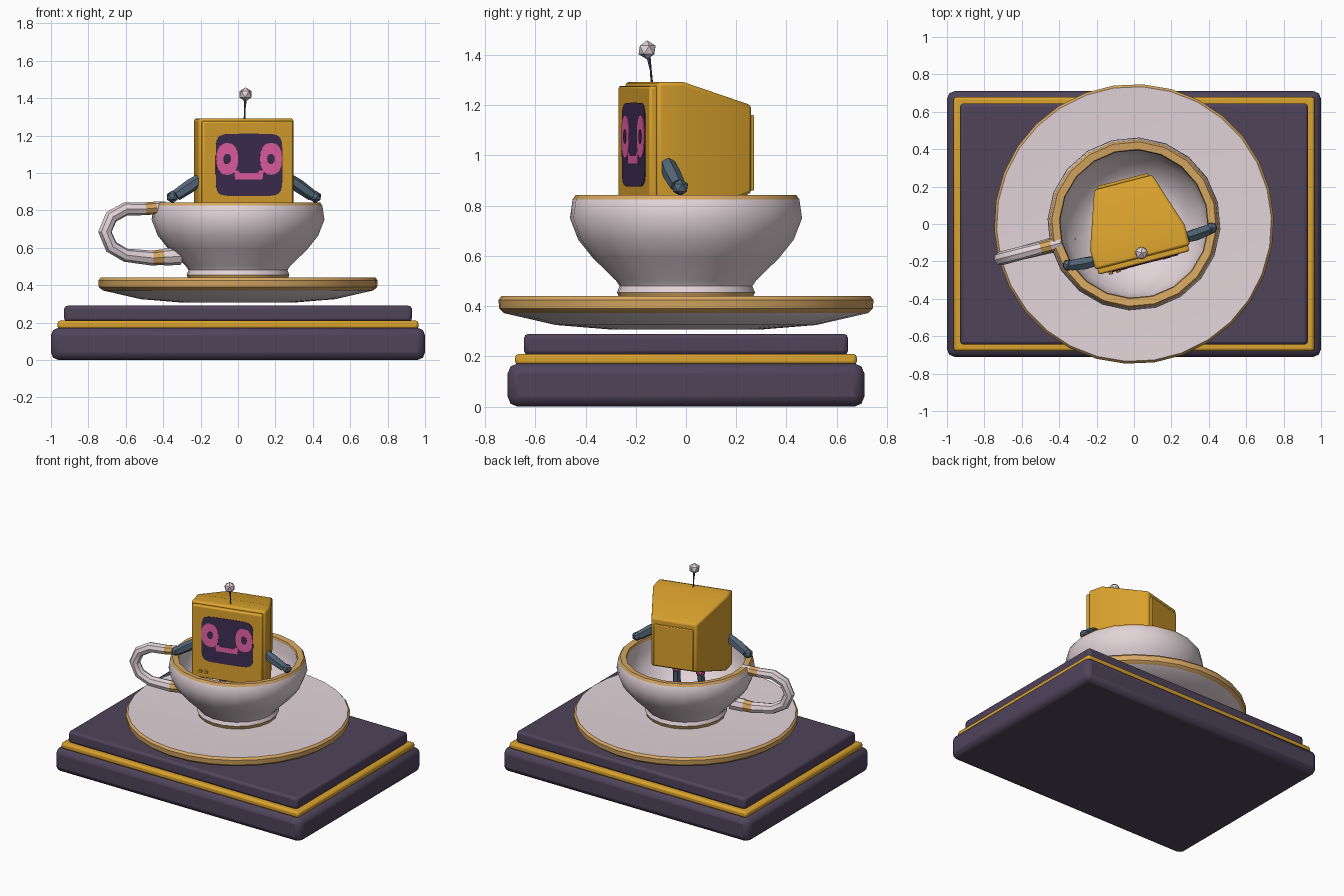
import bpy, bmesh, math
from mathutils import Vector, Matrix

if "Cube" in bpy.data.objects:
    bpy.data.objects.remove(bpy.data.objects["Cube"])

TURN = Matrix.Rotation(math.radians(14.5), 4, 'Z')   # cup and robot face slightly right


def mat(name, r, g, b):
    m = bpy.data.materials.new(name)
    lin = [((c / 255 + 0.055) / 1.055) ** 2.4 for c in (r, g, b)]
    m.diffuse_color = (*lin, 1)
    m.use_nodes = True
    m.node_tree.nodes["Principled BSDF"].inputs["Base Color"].default_value = m.diffuse_color
    return m


PURPLE = mat("dark purple", 78, 68, 90)
GOLD = mat("gold", 218, 162, 45)
TAN = mat("tan trim", 215, 168, 98)
WHITE = mat("porcelain white", 226, 212, 216)
SLATE = mat("slate blue", 84, 104, 122)
PINK = mat("pink", 228, 95, 165)
SCREEN = mat("screen violet", 60, 45, 82)


def finish(name, bm, mats, turn=True, bevel=0, angle=35):
    bmesh.ops.recalc_face_normals(bm, faces=bm.faces)
    me = bpy.data.meshes.new(name)
    bm.to_mesh(me)
    bm.free()
    ob = bpy.data.objects.new(name, me)
    bpy.context.collection.objects.link(ob)
    for m in mats:
        me.materials.append(m)
    if turn:
        ob.matrix_world = TURN
    if bevel:
        b = ob.modifiers.new("bevel", 'BEVEL')
        b.width, b.segments = bevel, 2
    bpy.ops.object.select_all(action='DESELECT')
    ob.select_set(True)
    bpy.context.view_layer.objects.active = ob
    bpy.ops.object.shade_smooth_by_angle(angle=math.radians(angle))
    return ob


def loft(bm, rings, mat_ids=None, cap=True):
    rows = [[bm.verts.new(p) for p in ring] for ring in rings]
    n = len(rows[0])
    for k, (a, b) in enumerate(zip(rows, rows[1:])):
        for i in range(n):
            f = bm.faces.new((a[i], a[(i + 1) % n], b[(i + 1) % n], b[i]))
            f.material_index = mat_ids[k] if mat_ids else 0
    if cap:
        bm.faces.new(rows[0])
        bm.faces.new(rows[-1])


def lathe(name, profile, sides, mats, mat_ids):
    bm = bmesh.new()
    steps = [2 * math.pi * i / sides for i in range(sides)]
    loft(bm, [[(r * math.cos(a), r * math.sin(a), z) for a in steps] for r, z in profile], mat_ids)
    return finish(name, bm, mats)


def tube(name, pts, radii, sides, mats, mat_ids=None):
    bm = bmesh.new()
    pts = [Vector(p) for p in pts]
    rings = []
    for i, p in enumerate(pts):
        d = (pts[min(i + 1, len(pts) - 1)] - pts[max(i - 1, 0)]).normalized()
        ref = Vector((0, 1, 0)) if abs(d.y) < 0.9 else Vector((1, 0, 0))
        s = d.cross(ref).normalized()
        t = d.cross(s)
        rings.append([p + radii[i] * (s * math.cos(a) + t * math.sin(a))
                      for a in (2 * math.pi * k / sides for k in range(sides))])
    loft(bm, rings, mat_ids)
    return finish(name, bm, mats, angle=40)


def box(name, x0, x1, y0, y1, z0, z1, m, bevel, turn=True):
    bm = bmesh.new()
    loft(bm, [[(x0, y0, z), (x1, y0, z), (x1, y1, z), (x0, y1, z)] for z in (z0, z1)])
    return finish(name, bm, [m], turn, bevel)


def plate(name, outline, y, m, depth=0.005):
    bm = bmesh.new()
    loft(bm, [[(x, v, z) for x, z in outline] for v in (y, y + depth)])
    return finish(name, bm, [m])


def oval(cx, cz, rx, rz, n=16, power=1.0):
    f = lambda c: math.copysign(abs(c) ** power, c)
    return [(cx + rx * f(math.cos(2 * math.pi * i / n)),
             cz + rz * f(math.sin(2 * math.pi * i / n))) for i in range(n)]


def ball(name, pos, r, m):
    bm = bmesh.new()
    bmesh.ops.create_icosphere(bm, subdivisions=1, radius=r, matrix=Matrix.Translation(pos))
    return finish(name, bm, [m], angle=20)


# stepped plinth
box("plinth_bottom", -1, 1, -0.71, 0.71, 0, 0.172, PURPLE, 0.04, False)
box("plinth_gold_band", -0.965, 0.965, -0.68, 0.68, 0.165, 0.21, GOLD, 0.015, False)
box("plinth_top", -0.93, 0.93, -0.645, 0.645, 0.205, 0.29, PURPLE, 0.018, False)

# saucer with tan edge
lathe("saucer", [(0.30, 0.307), (0.52, 0.325), (0.725, 0.372), (0.745, 0.39), (0.748, 0.425),
                 (0.735, 0.44), (0.60, 0.434), (0.30, 0.428)], 30, [WHITE, TAN],
      [0, 0, 1, 1, 1, 0, 0])

# cup with tan foot and lip, hollow inside
lathe("cup", [(0.265, 0.43), (0.275, 0.455), (0.265, 0.48), (0.28, 0.503), (0.37, 0.59),
              (0.43, 0.665), (0.463, 0.75), (0.452, 0.825), (0.44, 0.842), (0.40, 0.838),
              (0.395, 0.82), (0.40, 0.74), (0.365, 0.65), (0.27, 0.53), (0.20, 0.505)], 20,
      [WHITE, TAN], [1, 0, 0, 0, 0, 0, 0, 1, 1, 1, 0, 0, 0, 0])

# cup handle with two tan bands
path = [(-0.40, 0.818), (-0.455, 0.813), (-0.515, 0.808), (-0.62, 0.808), (-0.70, 0.765),
        (-0.735, 0.685), (-0.70, 0.605), (-0.62, 0.56), (-0.475, 0.545), (-0.415, 0.55),
        (-0.405, 0.55), (-0.32, 0.555)]
tube("cup_handle", [(x, 0, z) for x, z in path],
     [0.03, 0.034, 0.034, 0.036, 0.037, 0.037, 0.037, 0.036, 0.04, 0.042, 0.046, 0.046], 8,
     [WHITE, TAN], [0, 1, 0, 0, 0, 0, 0, 0, 1, 0, 0])

# robot body: boxy front, tapering back
bm = bmesh.new()
loft(bm, [[(-w, v, z0), (w, v, z0), (w, v, z1), (-w, v, z1)] for v, w, z0, z1 in
          ((-0.185, 0.262, 0.745, 1.292), (-0.075, 0.262, 0.745, 1.292), (0.23, 0.16, 0.85, 1.20))])
finish("robot_body", bm, [GOLD], bevel=0.014)
box("robot_front_frame", -0.25, 0.25, -0.215, -0.18, 0.75, 1.277, GOLD, 0.01)
box("robot_back_panel", -0.14, 0.14, 0.225, 0.245, 0.86, 1.16, GOLD, 0.005)

# screen and face
plate("screen", oval(0.005, 1.043, 0.184, 0.167, 32, 0.3), -0.218, SCREEN)
for side, label in ((-1, "left"), (1, "right")):
    cx = 0.004 + side * 0.121
    plate(label + "_eye", oval(cx, 1.075, 0.061, 0.086, 16, 0.85), -0.221, PINK)
    plate(label + "_pupil", oval(cx, 1.075, 0.021, 0.029, 10), -0.223, SCREEN)
plate("mouth", [(-0.08, 1.015), (-0.055, 1.012), (-0.045, 1.0), (0.05, 1.0), (0.06, 1.012),
                (0.085, 1.015), (0.078, 0.965), (-0.073, 0.965)], -0.2205, PINK)

# front knobs
for i, x in enumerate((-0.185, -0.145)):
    tube("knob_%d" % (i + 1), [(x, -0.21, 0.80), (x, -0.23, 0.80)], [0.013, 0.011], 8, [GOLD])

# antenna
tube("antenna_stem", [(0, -0.14, 1.285), (0, -0.145, 1.34), (0, -0.155, 1.40)],
     [0.005, 0.004, 0.009], 6, [PURPLE])
ball("antenna_ball", (0.0, -0.16, 1.42), 0.038, WHITE)

# arms resting on the lip, and legs hanging in the cup
for side, label in ((-1, "left"), (1, "right")):
    tube(label + "_arm", [(side * 0.25, -0.14, 0.965), (side * 0.30, -0.138, 0.93),
                          (side * 0.375, -0.13, 0.88)], [0.03, 0.036, 0.031], 6, [SLATE])
    ball(label + "_hand", (side * 0.395, -0.125, 0.872), 0.034, SLATE)
    ball(label + "_hip", (side * 0.085, -0.05, 0.725), 0.034, PINK)
    tube(label + "_leg", [(side * 0.085, -0.05, 0.71), (side * 0.09, -0.07, 0.60),
                          (side * 0.09, -0.07, 0.51)], [0.026, 0.028, 0.032], 6, [SLATE])
